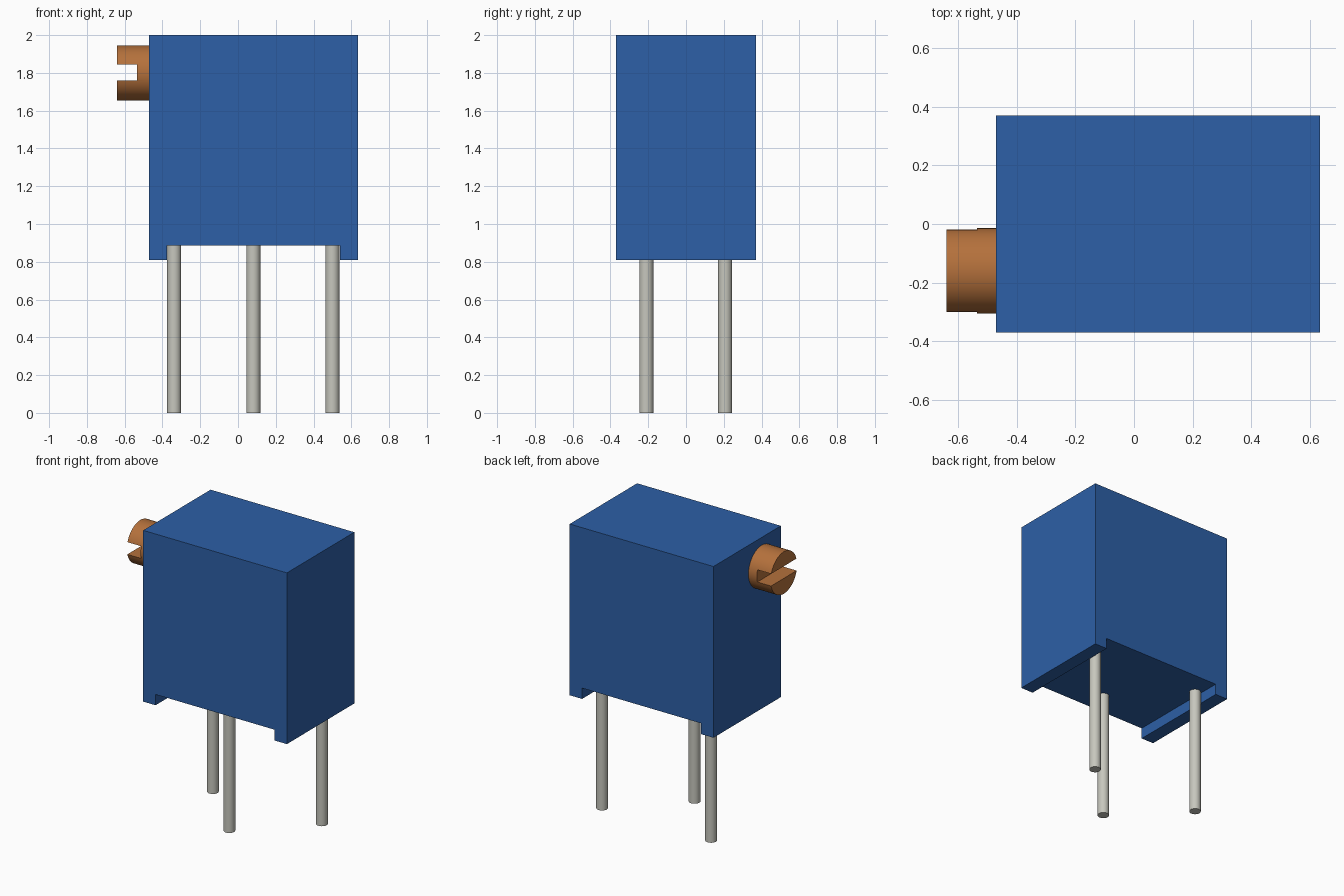
import bpy, bmesh, math

cube = bpy.data.objects.get("Cube")
if cube:
    bpy.data.objects.remove(cube, do_unlink=True)


def make_material(name, rgb, roughness=0.5):
    m = bpy.data.materials.new(name)
    m.use_nodes = True
    m.diffuse_color = (*rgb, 1)
    bsdf = m.node_tree.nodes["Principled BSDF"]
    bsdf.inputs["Base Color"].default_value = (*rgb, 1)
    bsdf.inputs["Roughness"].default_value = roughness
    return m


blue = make_material("blue plastic", (0.026, 0.116, 0.385))
copper = make_material("copper screw", (0.46, 0.165, 0.045))
steel = make_material("tinned steel", (0.57, 0.57, 0.51))


def cylinder(name, radius, depth, location, mat, sides=32, rotation=(0, 0, 0)):
    bpy.ops.mesh.primitive_cylinder_add(vertices=sides, radius=radius, depth=depth,
                                        location=location, rotation=rotation)
    ob = bpy.context.object
    ob.name = name
    ob.data.materials.append(mat)
    return ob


def smooth(ob):
    bpy.ops.object.select_all(action='DESELECT')
    ob.select_set(True)
    bpy.context.view_layer.objects.active = ob
    bpy.ops.object.shade_smooth_by_angle(angle=math.radians(35))


# Housing: side profile with a foot rail at each end, extruded front to back
X0, X1, Y, FOOT, FLOOR, TOP = -0.47, 0.635, 0.37, 0.81, 0.885, 2.0
RAIL = 0.095
profile = [(X0, FOOT), (X0 + RAIL, FOOT), (X0 + RAIL, FLOOR), (X1 - RAIL, FLOOR),
           (X1 - RAIL, FOOT), (X1, FOOT), (X1, TOP), (X0, TOP)]
bm = bmesh.new()
face = bm.faces.new([bm.verts.new((x, -Y, z)) for x, z in profile])
ext = bmesh.ops.extrude_face_region(bm, geom=[face])
bmesh.ops.translate(bm, vec=(0, 2 * Y, 0),
                    verts=[v for v in ext["geom"] if isinstance(v, bmesh.types.BMVert)])
bmesh.ops.recalc_face_normals(bm, faces=bm.faces)
mesh = bpy.data.meshes.new("housing")
bm.to_mesh(mesh)
bm.free()
mesh.materials.append(blue)
bpy.context.collection.objects.link(bpy.data.objects.new("housing", mesh))

# Three pins, the middle one set forward
for name, x, y in (("right_pin", -0.338, 0.207), ("middle_pin", 0.081, -0.21),
                   ("left_pin", 0.50, 0.207)):
    smooth(cylinder(name, 0.037, FLOOR + 0.005, (x, y, (FLOOR + 0.005) / 2), steel))

# Adjustment screw on the right end, with a horizontal driver slot
SX, SY, SZ = -0.64, -0.16, 1.80
screw = cylinder("adjustment_screw", 0.146, 0.19, (SX + 0.095, SY, SZ), copper, 48,
                 (0, math.pi / 2, 0))
bpy.ops.mesh.primitive_cube_add(size=1, location=(SX, SY, SZ + 0.003))
cutter = bpy.context.object
cutter.name = "slot_cutter"
cutter.scale = (0.21, 0.5, 0.084)
cutter.hide_render = True
bpy.ops.object.select_all(action='DESELECT')
screw.select_set(True)
bpy.context.view_layer.objects.active = screw
mod = screw.modifiers.new("driver_slot", 'BOOLEAN')
mod.operation = 'DIFFERENCE'
mod.solver = 'EXACT'
mod.object = cutter
bpy.ops.object.modifier_apply(modifier=mod.name)
bpy.data.objects.remove(cutter, do_unlink=True)
smooth(screw)
